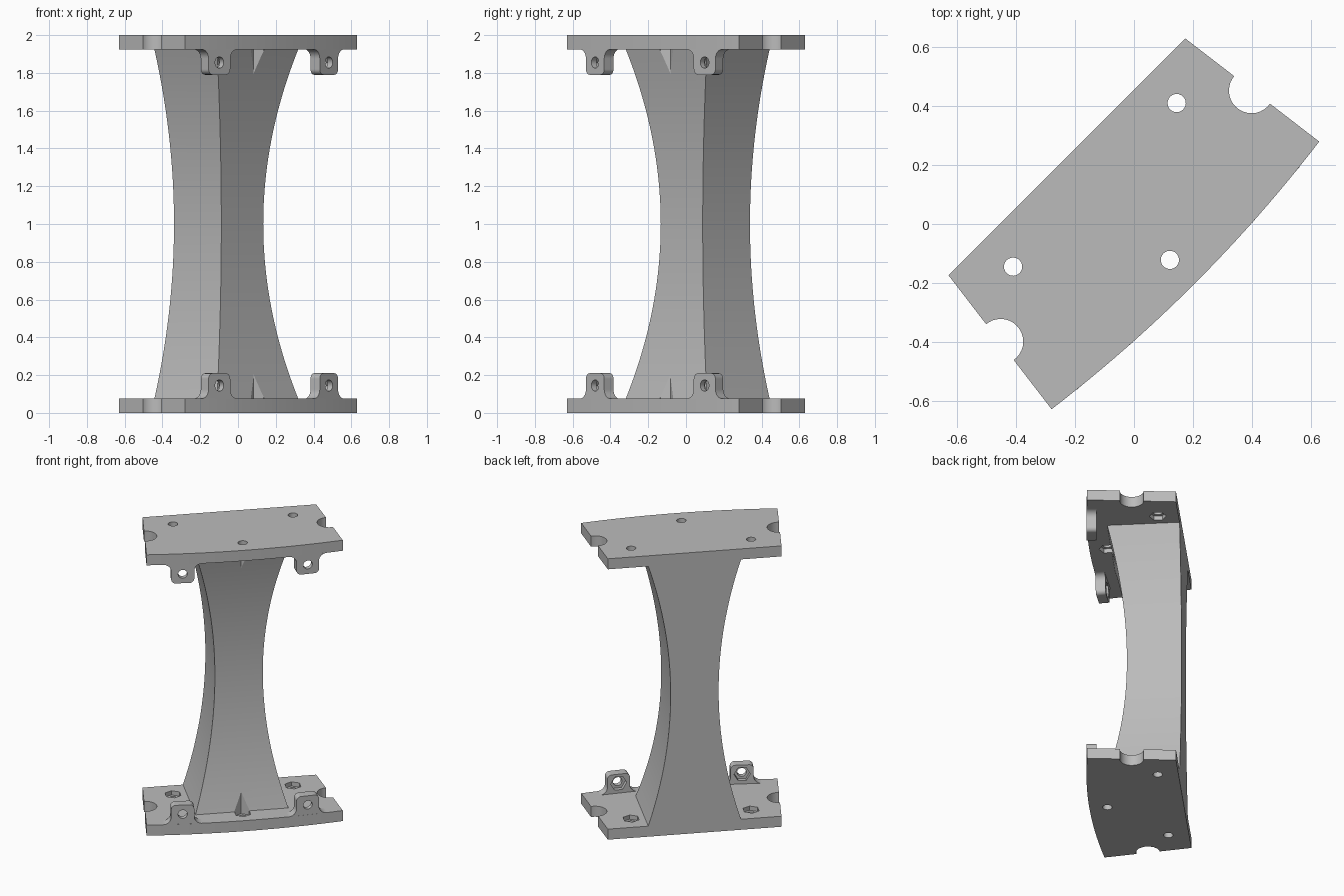
import bpy, bmesh, math
from mathutils import Matrix, Vector

cube = bpy.data.objects.get("Cube")
if cube:
    bpy.data.objects.remove(cube, do_unlink=True)

mat = bpy.data.materials.new("plain_grey")
mat.use_nodes = True
GREY = (0.5, 0.5, 0.5, 1)
mat.diffuse_color = GREY
mat.node_tree.nodes["Principled BSDF"].inputs["Base Color"].default_value = GREY

R = 4.94                 # radius of the curved outer edge
CY = 0.289 - R           # centre of that curve
THICK = 0.075            # plate thickness
H = math.sqrt(0.5)
# Diagonal frame: first axis along the plate, second axis outward
DIAG = Matrix(((H, H, 0, 0), (H, -H, 0, 0), (0, 0, 1, 0), (0, 0, 0, 1)))
FLIP = Matrix.Translation((0, 0, 2)) @ Matrix.Diagonal((1, 1, -1, 1))


def arc(cx, cy, r, a0, a1, n):
    """Points on an arc, angles in degrees."""
    angles = [math.radians(a0 + (a1 - a0) * i / n) for i in range(n + 1)]
    return [(cx + r * math.cos(a), cy + r * math.sin(a)) for a in angles]


def circle(cx, cy, r, n, start=0):
    return arc(cx, cy, r, start, start + 360, n)[:-1]


def make_object(name, bm):
    bmesh.ops.recalc_face_normals(bm, faces=bm.faces)
    mesh = bpy.data.meshes.new(name)
    bm.to_mesh(mesh)
    bm.free()
    mesh.materials.append(mat)
    obj = bpy.data.objects.new(name, mesh)
    bpy.context.collection.objects.link(obj)
    return obj


def prism(name, points, frame, d0, d1):
    """Extrude a 2D outline from depth d0 to d1 in the given frame."""
    bm = bmesh.new()
    rings = [[bm.verts.new(frame @ Vector((a, b, d))) for a, b in points] for d in (d0, d1)]
    bm.faces.new(rings[0])
    bm.faces.new(rings[1])
    for i in range(len(points)):
        j = (i + 1) % len(points)
        bm.faces.new((rings[0][i], rings[0][j], rings[1][j], rings[1][i]))
    return make_object(name, bm)


def cut(obj, cutters):
    """Subtract the cutters, bake the result and remove the cutters."""
    for c in cutters:
        c.hide_render = True
        mod = obj.modifiers.new("cut", 'BOOLEAN')
        mod.operation = 'DIFFERENCE'
        mod.solver = 'EXACT'
        mod.object = c
    bpy.context.view_layer.update()
    deps = bpy.context.evaluated_depsgraph_get()
    mesh = bpy.data.meshes.new_from_object(obj.evaluated_get(deps))
    obj.modifiers.clear()
    obj.data = mesh
    for c in cutters:
        bpy.data.objects.remove(c, do_unlink=True)


parts = []

# Strut: flat back, waisted sides and front
bm = bmesh.new()
STEPS = 32
rings = []
for i in range(STEPS + 1):
    t = 2 * i / STEPS - 1
    u = 0.157 + 0.147 * t * t
    v = 0.032 + 0.115 * t * t
    z = 1 + t * (1 - THICK)
    corners = ((-u, -0.322), (u, -0.322), (u, v), (-u, v))
    rings.append([bm.verts.new(DIAG @ Vector((a, b, z))) for a, b in corners])
for low, high in zip(rings, rings[1:]):
    for i in range(4):
        j = (i + 1) % 4
        bm.faces.new((low[i], low[j], high[j], high[i]))
bm.faces.new(rings[0])
bm.faces.new(rings[-1])
strut = make_object("strut", bm)
parts.append(strut)

HOLES = ((-0.393, -0.188), (0.393, -0.188), (0, 0.1725))
swing = math.degrees(math.asin(0.643 / R))
strut_cutters = []

for end, side in (("lower", Matrix.Identity(4)), ("upper", FLIP)):
    frame = side @ DIAG
    # Plate with a curved outer edge
    outline = [(-0.569, -0.322), (0.569, -0.322)]
    outline += arc(0, CY, R, 90 - swing, 90 + swing, 24)
    plate = prism(end + "_plate", outline, frame, 0, THICK)
    # Round end notches, bolt holes and hexagonal nut pockets
    cutters = [prism("notch", circle(s * 0.603, -0.038, 0.077, 32), frame, -0.1, 0.2) for s in (-1, 1)]
    for u, v in HOLES:
        cutters.append(prism("bolt_hole", circle(u, v, 0.031, 24), frame, -0.1, 0.2))
        cutters.append(prism("nut_pocket", circle(u, v, 0.055, 6, 90), frame, 0.045, 0.2))
    cut(plate, cutters)
    parts.append(plate)
    # The middle nut also needs a slot up the front of the strut
    strut_cutters.append(prism("nut_slot", circle(0, 0.1725, 0.055, 6, 90), frame, 0.045, 0.4))

    # Upright tabs on the curved edge, filleted at the foot
    for s, label in ((-1, "right"), (1, "left")):
        a = s * math.asin(0.41 / R)
        ca, sa = math.cos(a), math.sin(a)
        tab_frame = frame @ Matrix(((ca, 0, sa, R * sa), (-sa, 0, ca, CY + R * ca),
                                    (0, 1, 0, 0), (0, 0, 0, 1)))
        half = arc(0.125, 0.125, 0.05, 270, 180, 8) + arc(0.045, 0.18, 0.03, 0, 90, 8)
        outline = half + [(-x, z) for x, z in reversed(half)]
        tab = prism(end + "_" + label + "_tab", outline, tab_frame, -0.065, -0.001)
        cut(tab, [prism("hole", circle(0, 0.145, 0.03, 24), tab_frame, -0.2, 0.1),
                  prism("pocket", circle(0, 0.145, 0.053, 6), tab_frame, -0.2, -0.035)])
        parts.append(tab)

cut(strut, strut_cutters)

# Smooth the curves and keep the edges sharp
bpy.ops.object.select_all(action='DESELECT')
for obj in parts:
    obj.select_set(True)
bpy.context.view_layer.objects.active = strut
bpy.ops.object.shade_smooth_by_angle(angle=math.radians(30))
